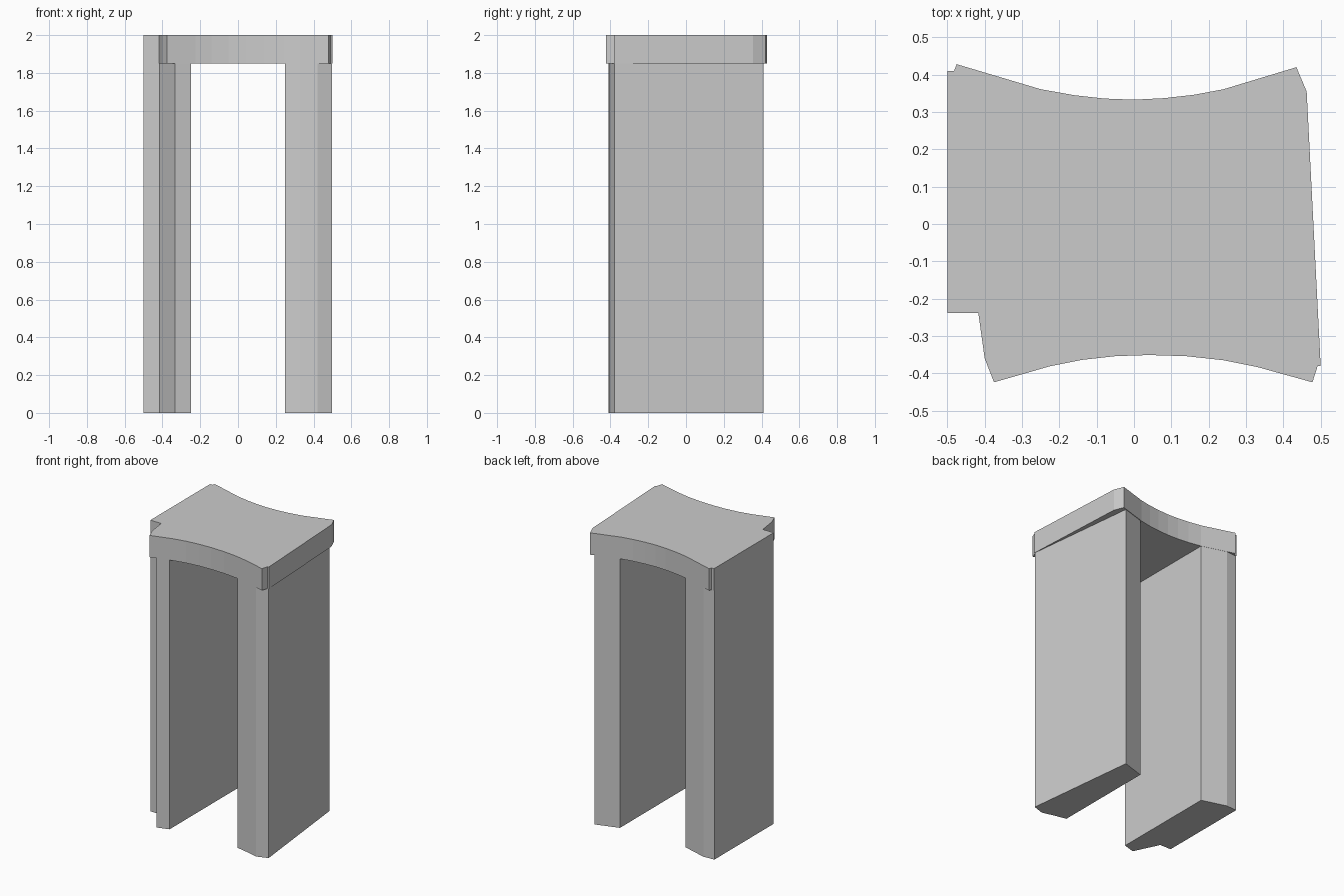
import bpy, bmesh

if "Cube" in bpy.data.objects:
    bpy.data.objects.remove(bpy.data.objects["Cube"])


def prism(name, outline, z0, z1):
    """Extrude a plan outline straight up from z0 to z1."""
    bm = bmesh.new()
    base = bm.faces.new([bm.verts.new((x, y, z0)) for x, y in outline])
    top = bmesh.ops.extrude_face_region(bm, geom=[base])["geom"]
    bmesh.ops.translate(bm, vec=(0, 0, z1 - z0),
                        verts=[v for v in top if isinstance(v, bmesh.types.BMVert)])
    bmesh.ops.recalc_face_normals(bm, faces=bm.faces)
    mesh = bpy.data.meshes.new(name)
    bm.to_mesh(mesh)
    bm.free()
    obj = bpy.data.objects.new(name, mesh)
    bpy.context.collection.objects.link(obj)
    return obj


# Lintel slab: concave front and back edges, notched front left corner
front = [(-.375, -.424), (-.225, -.381), (-.14, -.364), (-.05, -.354), (.04, -.351),
         (.14, -.354), (.24, -.365), (.33, -.383), (.478, -.424)]
back = [(.435, .42), (.24, .361), (.16, .346), (.08, .337), (0, .333),
        (-.08, .336), (-.16, .345), (-.25, .361), (-.475, .428)]
sides_right = [(.492, -.38), (.5, -.38), (.4625, .355)]
sides_left = [(-.482, .41), (-.5, .41), (-.5, -.238), (-.417, -.238), (-.4, -.36)]
lintel = prism("lintel", front + sides_right + back + sides_left, 1.85, 2)

# Legs: thick walls that run up into the slab
left_leg = prism("left_leg", [(-.25, -.386), (-.333, -.41), (-.416, -.237), (-.4995, -.237),
                              (-.4995, .405), (-.42, .41), (-.25, .36)], 0, 1.9)
right_leg = prism("right_leg", [(.25, -.365), (.33, -.382), (.42, -.405), (.498, -.379),
                                (.41, .409), (.25, .36)], 0, 1.9)

# Fuse into one clean shell
for leg in (left_leg, right_leg):
    mod = lintel.modifiers.new("join_" + leg.name, "BOOLEAN")
    mod.operation = "UNION"
    mod.solver = "EXACT"
    mod.object = leg
bpy.context.view_layer.objects.active = lintel
lintel.select_set(True)
for mod in list(lintel.modifiers):
    bpy.ops.object.modifier_apply(modifier=mod.name)
for leg in (left_leg, right_leg):
    bpy.data.objects.remove(leg)
lintel.name = "stone_archway"
